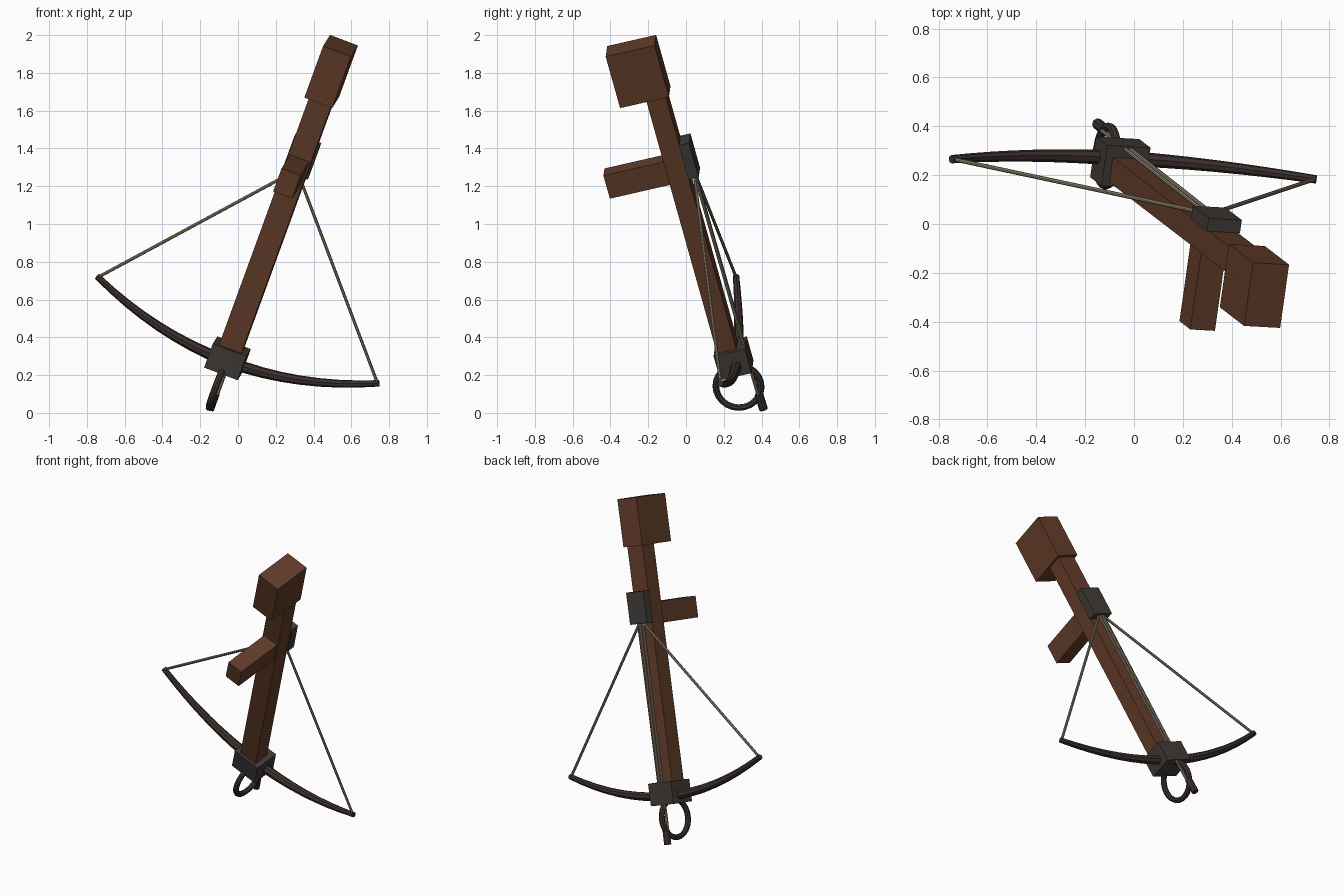
import bpy
import bmesh
import math
from mathutils import Matrix, Vector

cube = bpy.data.objects.get("Cube")
if cube:
    bpy.data.objects.remove(cube, do_unlink=True)

# Tilted frame of the crossbow: side, up (away from the grip), along the stock
along = Vector((0.331, -0.2544, 0.9086)).normalized()
up = along.cross(Vector((0.934, -0.052, -0.354))).normalized()
side = up.cross(along)
FRAME = Matrix((side, up, along)).transposed().to_4x4()
MID = -0.1675   # side position of the symmetry plane


def material(name, color):
    m = bpy.data.materials.new(name)
    m.use_nodes = True
    m.diffuse_color = (*color, 1)
    node = next(n for n in m.node_tree.nodes if n.type == 'BSDF_PRINCIPLED')
    node.inputs["Base Color"].default_value = (*color, 1)
    return m


wood = material("brown_wood", (0.12, 0.045, 0.022))
iron = material("dark_iron", (0.05, 0.043, 0.038))
bow_mat = material("dark_bow", (0.045, 0.031, 0.027))
cord = material("tan_cord", (0.29, 0.25, 0.175))


def place(name, data, mat):
    data.materials.append(mat)
    data.transform(FRAME)
    ob = bpy.data.objects.new(name, data)
    bpy.context.collection.objects.link(ob)
    return ob


def box(name, width, u, a, mat):
    """Box centred on the symmetry plane, with ranges u (up) and a (along)."""
    bm = bmesh.new()
    bmesh.ops.create_cube(bm, size=1)
    bmesh.ops.scale(bm, vec=(width, u[1] - u[0], a[1] - a[0]), verts=bm.verts)
    bmesh.ops.translate(bm, vec=(MID, sum(u) / 2, sum(a) / 2), verts=bm.verts)
    me = bpy.data.meshes.new(name)
    bm.to_mesh(me)
    bm.free()
    return place(name, me, mat)


def tube(name, points, radii, mat, closed=False):
    """Faceted tube through (side, up, along) points, side measured from the middle."""
    cu = bpy.data.curves.new(name, 'CURVE')
    cu.dimensions = '3D'
    cu.bevel_depth = 1
    cu.bevel_resolution = 2
    cu.use_fill_caps = True
    sp = cu.splines.new('POLY')
    sp.points.add(len(points) - 1)
    for p, (x, y, z), r in zip(sp.points, points, radii):
        p.co = (MID + x, y, z, 1)
        p.radius = r
    sp.use_cyclic_u = closed
    sp.use_smooth = False
    return place(name, cu, mat)


# Wooden parts
box("stock", 0.126, (0.23, 0.336), (0.2, 1.75), wood)
box("butt", 0.158, (0.087, 0.355), (1.72, 2.02), wood)
box("grip", 0.108, (-0.1, 0.25), (1.228, 1.362), wood)

# Metal fittings
box("bow_mount", 0.19, (0.213, 0.385), (0.11, 0.25), iron)
box("latch", 0.144, (0.335, 0.391), (1.24, 1.44), iron)

# Tapered bow arm, bent toward the butt
SPAN, TIP_A, BOW_U = 0.8, 0.343, 0.313
steps = [i / 8 for i in range(-8, 9)]
tube("bow", [(SPAN * t, BOW_U, 0.16 + (TIP_A - 0.16) * t * t) for t in steps],
     [0.032 - 0.015 * abs(t) for t in steps], bow_mat)

# Foot stirrup ring and the hook on it
angles = [2 * math.pi * i / 24 for i in range(24)]
tube("stirrup", [(0, 0.284 + 0.12 * math.cos(t), 0.02 + 0.12 * math.sin(t)) for t in angles],
     [0.018] * 24, bow_mat, closed=True)
tube("hook", [(0, 0.378, -0.045), (0, 0.38, -0.138)], [0.023, 0.023], bow_mat)

# Bow strings from the tips to the latch, and the drawing cords to the hook
for label, sign in (("left", 1), ("right", -1)):
    tube(label + "_string", [(sign * (SPAN - 0.01), BOW_U, TIP_A), (sign * 0.01, 0.365, 1.25)],
         [0.0085] * 2, cord)
    tube(label + "_draw_cord", [(sign * 0.012, 0.366, 1.25), (sign * 0.012, 0.374, -0.05)],
         [0.0085] * 2, cord)
